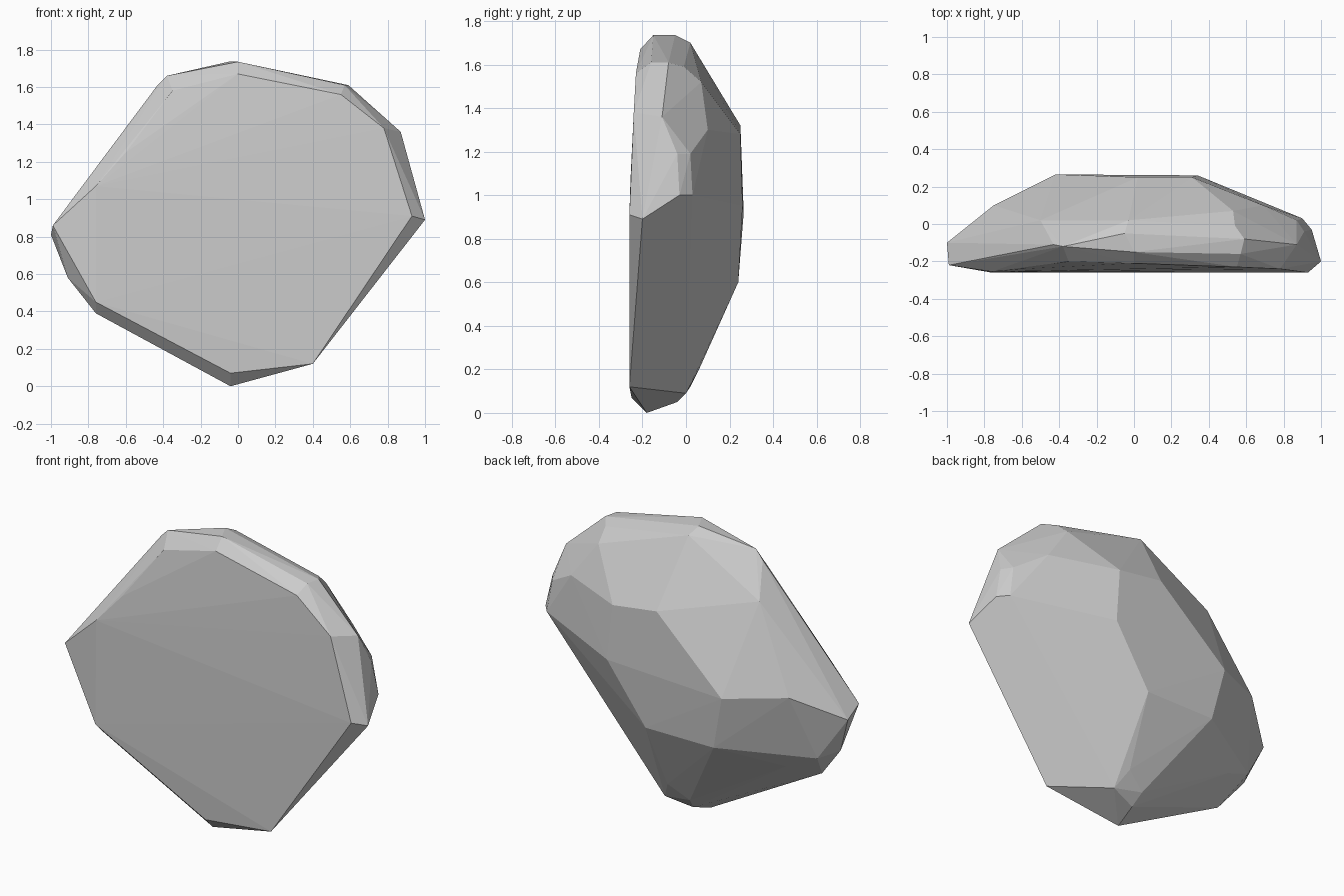
import bpy, bmesh

# corner points of the chipped stone, grouped by region
FRONT = [(-.76, -.26, .45), (-.04, -.25, .07), (.4, -.26, .12), (.93, -.26, .91),
         (.78, -.24, 1.38), (.55, -.23, 1.56), (0, -.21, 1.67), (-.35, -.2, 1.58),
         (-.6, -.24, 1.25), (-.76, -.255, 1.07), (-.99, -.22, .86)]
BOTTOM = [(-.04, -.18, 0), (.14, 0, .09), (.08, .06, .2), (-.02, -.04, .05),
          (-.04, .02, .12)]
LEFT = [(-1, -.1, .81), (-.93, -.05, .85), (-.91, -.16, .58), (-.84, -.04, .56),
        (-.76, -.2, .39), (-.66, 0, .48), (-.75, .1, .95)]
BACK = [(.1, .24, .6), (.34, .26, .95), (.31, .25, 1.28), (.02, .25, 1.32),
        (-.42, .265, .92), (-.35, .24, .6), (-.5, .02, 1.43)]
TOP = [(-.03, .02, 1.7), (-.05, -.05, 1.735), (0, -.15, 1.735), (-.38, -.12, 1.66),
       (-.43, -.11, 1.61), (.59, -.08, 1.61), (.57, -.16, 1.61), (.54, -.01, 1.59),
       (.53, .07, 1.52)]
RIGHT = [(1, -.2, .89), (.95, -.03, 1), (.9, .03, 1), (.91, -.04, 1.19),
         (.87, .02, 1.19), (.87, -.11, 1.36), (.69, .1, 1.3)]

# wrap the corners in flat facets
bm = bmesh.new()
for p in FRONT + BOTTOM + LEFT + BACK + TOP + RIGHT:
    bm.verts.new(p)
hull = bmesh.ops.convex_hull(bm, input=bm.verts)
loose = [v for v in bm.verts if not v.link_faces]
bmesh.ops.delete(bm, geom=loose, context='VERTS')
bmesh.ops.recalc_face_normals(bm, faces=bm.faces)

mesh = bpy.data.meshes.new("rock")
bm.to_mesh(mesh)
bm.free()
rock = bpy.data.objects.new("rock", mesh)
bpy.context.collection.objects.link(rock)
